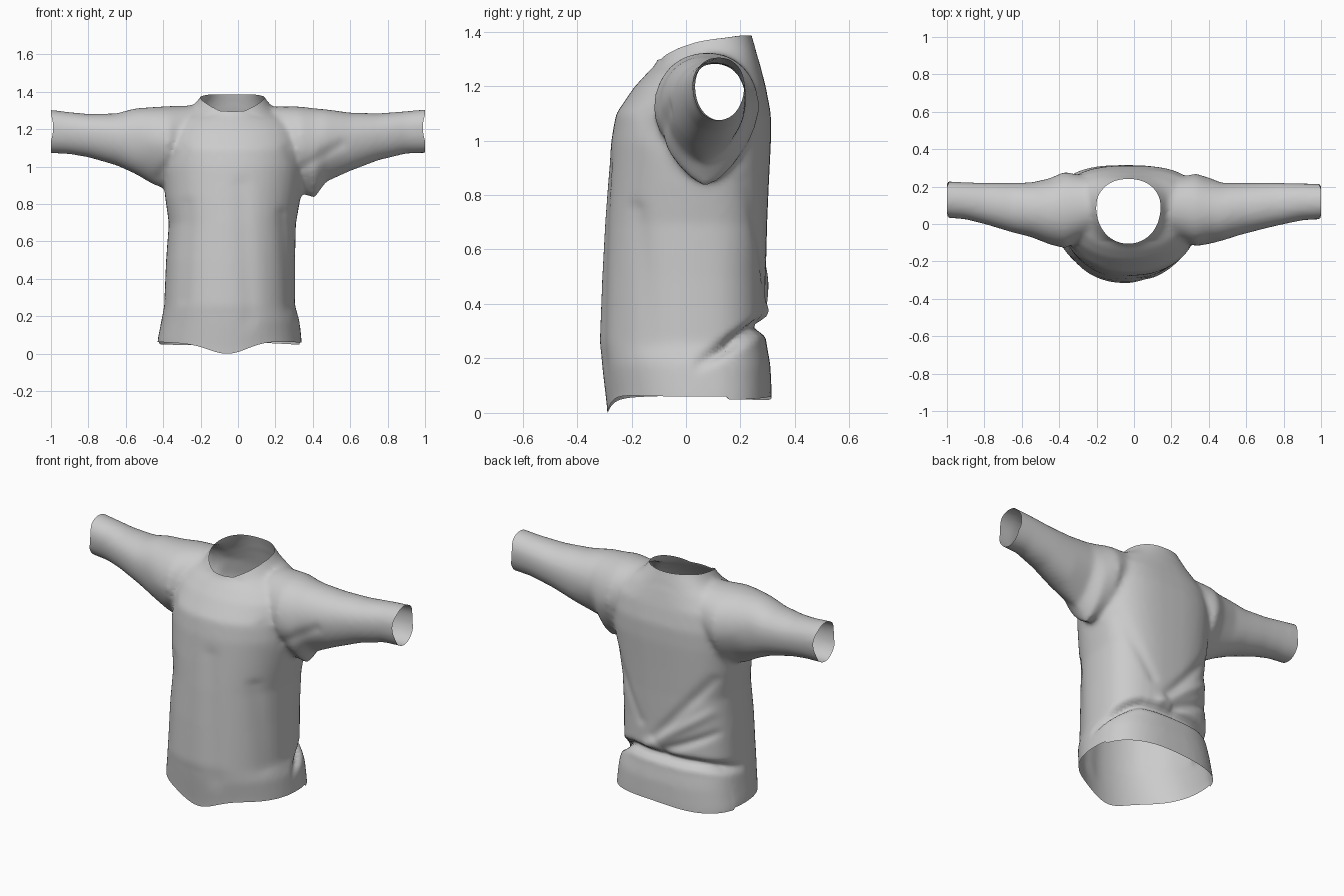
import bpy, bmesh
from math import sin, cos, pi, exp
from mathutils import Vector

if "Cube" in bpy.data.objects:
    bpy.data.objects.remove(bpy.data.objects["Cube"])

SIDES = 48


def spow(v, n):
    return (1 if v >= 0 else -1) * abs(v) ** (2 / n)


def loft(bm, rings):
    """Closed tube through a list of point rings."""
    loops = [[bm.verts.new(p) for p in r] for r in rings]
    for a, b in zip(loops, loops[1:]):
        for i in range(SIDES):
            j = (i + 1) % SIDES
            bm.faces.new((a[i], a[j], b[j], b[i]))
    bm.faces.new(loops[0][::-1])
    bm.faces.new(loops[-1])


def torso_ring(z, x0, x1, yf, yb, tilt):
    ym = yf + (yb - yf) * 0.58
    pts = []
    for i in range(SIDES):
        c, s = cos(2 * pi * i / SIDES), sin(2 * pi * i / SIDES)
        n = 2.15 if s < 0 else 2.7
        if tilt:
            n = 2.1
        x = (x0 + x1) / 2 + (x1 - x0) / 2 * spow(c, n)
        y = ym + (yb - ym if s > 0 else ym - yf) * spow(s, n)
        pts.append((x, y, z + tilt * (y - 0.07)))
    return pts


def sleeve_ring(x, y0, y1, z0, z1):
    zm = z0 + (z1 - z0) * 0.56
    pts = []
    for i in range(SIDES):
        c, s = cos(2 * pi * i / SIDES), sin(2 * pi * i / SIDES)
        n = 1.6 if (s < 0 and abs(x) < 0.5) else 2.1
        y = (y0 + y1) / 2 + (y1 - y0) / 2 * spow(c, n)
        z = zm + (z1 - zm if s > 0 else zm - z0) * spow(s, n)
        pts.append((x, y, z))
    return pts


# body: z, left x, right x, front y, back y, tilt towards the neck
torso = [
    (-0.10, -.44, .35, -.275, .315, 0), (0.08, -.43, .34, -.29, .315, 0),
    (0.18, -.41, .33, -.307, .31, 0), (0.26, -.395, .305, -.317, .295, 0),
    (0.50, -.385, .305, -.308, .293, 0), (0.70, -.37, .31, -.298, .298, 0),
    (0.84, -.39, .335, -.288, .304, 0), (1.00, -.40, .36, -.275, .312, 0),
    (1.10, -.40, .36, -.258, .312, 0), (1.20, -.38, .34, -.19, .293, 0),
    (1.27, -.33, .28, -.145, .27, .1), (1.315, -.24, .18, -.115, .25, .2),
    (1.345, -.185, .125, -.10, .238, .22), (1.50, -.18, .12, -.095, .235, .22)]

# sleeves: x, front y, back y, bottom z, top z
right_sleeve = [
    (.20, -.06, .24, 1.0, 1.325), (.33, -.12, .27, .86, 1.325),
    (.41, -.105, .245, .835, 1.315), (.47, -.09, .22, .92, 1.31),
    (.60, -.05, .22, .98, 1.292), (.75, -.012, .22, 1.037, 1.288),
    (.90, .02, .217, 1.073, 1.30), (1.10, .03, .212, 1.08, 1.318)]
left_sleeve = [
    (-.24, -.06, .25, 1.0, 1.33), (-.37, -.13, .28, .88, 1.327),
    (-.45, -.11, .245, .905, 1.322), (-.55, -.07, .222, .965, 1.315),
    (-.65, -.045, .22, 1.01, 1.288), (-.80, 0, .22, 1.053, 1.285),
    (-.90, .025, .223, 1.07, 1.295), (-1.10, .04, .232, 1.08, 1.318)]

bm = bmesh.new()
loft(bm, [torso_ring(*r) for r in torso])
loft(bm, [sleeve_ring(*r) for r in right_sleeve])
loft(bm, [sleeve_ring(*r) for r in left_sleeve])
bmesh.ops.recalc_face_normals(bm, faces=bm.faces)
mesh = bpy.data.meshes.new("shirt")
bm.to_mesh(mesh)
bm.free()
shirt = bpy.data.objects.new("shirt", mesh)
bpy.context.collection.objects.link(shirt)

# fuse body and sleeves into one smooth skin
rem = shirt.modifiers.new("fuse", 'REMESH')
rem.mode = 'VOXEL'
rem.voxel_size = 0.014
smo = shirt.modifiers.new("soften", 'SMOOTH')
smo.factor = 0.5
smo.iterations = 10
deps = bpy.context.evaluated_depsgraph_get()
fused = bpy.data.meshes.new_from_object(shirt.evaluated_get(deps))
shirt.modifiers.clear()
shirt.data = fused

bm = bmesh.new()
bm.from_mesh(fused)


def neck_radius(p):
    return (((p.x + .03) / .15) ** 2 + ((p.y - .07) / .165) ** 2) ** 0.5


def cut(co, no, test=lambda p: True):
    faces = [f for f in bm.faces if test(f.calc_center_median())]
    geom = list({v for f in faces for v in f.verts}) + \
        list({e for f in faces for e in f.edges}) + faces
    bmesh.ops.bisect_plane(bm, geom=geom, plane_co=co, plane_no=no, clear_outer=True)


# cuffs, hem and neck openings
cut((1, 0, 0), (1, 0, 0))
cut((-1, 0, 0), (-1, 0, 0))
cut((0, 0, .068), (0, 0, -1))
cut((0, .07, 1.337), (0, -.218, 1), lambda p: neck_radius(p) < 1.6 and p.z > 1.2)


def crease(p, a, b, width, depth):
    """Depth of a fold along the segment a-b, seen in the x-z plane."""
    q, a, b = Vector((p.x, p.z)), Vector(a), Vector(b)
    t = max(0, min(1, (q - a).dot(b - a) / (b - a).length_squared))
    return depth * exp(-((q - a.lerp(b, t)).length / width) ** 2)


back_folds = [((0, .42), (-.34, .82), .03, .014), ((.05, .37), (-.32, .62), .028, -.012),
              ((-.05, .36), (-.34, .50), .025, .016), ((.1, .5), (.3, .85), .03, .008)]
front_folds = [((.24, .75), (.28, .25), .03, .016), ((.02, .9), (.06, .2), .05, .007),
               ((-.27, .8), (-.3, .3), .035, .007), ((.27, 1.1), (.38, .88), .03, .012),
               ((-.3, 1.1), (-.42, .95), .03, .012), ((.35, 1.0), (.55, 1.12), .03, .008)]

# cloth folds, waist tuck, uneven hem and raised collar sides
bm.normal_update()
moves = []
for v in bm.verts:
    p = v.co
    d = Vector((0, 0, 0))
    facing = v.normal.y
    for f in (back_folds if facing > 0 else front_folds):
        d.y -= crease(p, *f) * facing
    if p.z < 0.6 and p.y > 0.02:
        w = min(1, (p.y - .02) / .15)
        groove = .32 - .6 * max(0, .27 - p.y) * (1 if p.x > 0 else .4)
        d -= v.normal * .045 * w * exp(-((p.z - groove) / .026) ** 2)
    low = max(0, 1 - (p.z - .068) / .15)
    if p.y < 0:
        d.z -= .068 * low * exp(-((p.x + .05) / .15) ** 2)
    d.z += low * .012 * (sin(9 * p.x + 1) * .5 - (p.y > .15))
    side = max(0, 1 - ((p.y - .085) / .175) ** 2)
    if p.z > 1.2:
        d.z += .042 * side ** .7 * exp(-((neck_radius(p) - 1) / .3) ** 2)
    if abs(p.x) > .9:
        d.x -= (abs(p.x) - .9) * .12 * (1 if p.x > 0 else -1) * max(0, sin(22 * (p.z - 1.14)))
    moves.append(d)
for v, d in zip(bm.verts, moves):
    v.co += d
base = min(v.co.z for v in bm.verts)
for v in bm.verts:
    v.co.z -= base
for f in bm.faces:
    f.smooth = True
bmesh.ops.recalc_face_normals(bm, faces=bm.faces)
bm.to_mesh(fused)
bm.free()
